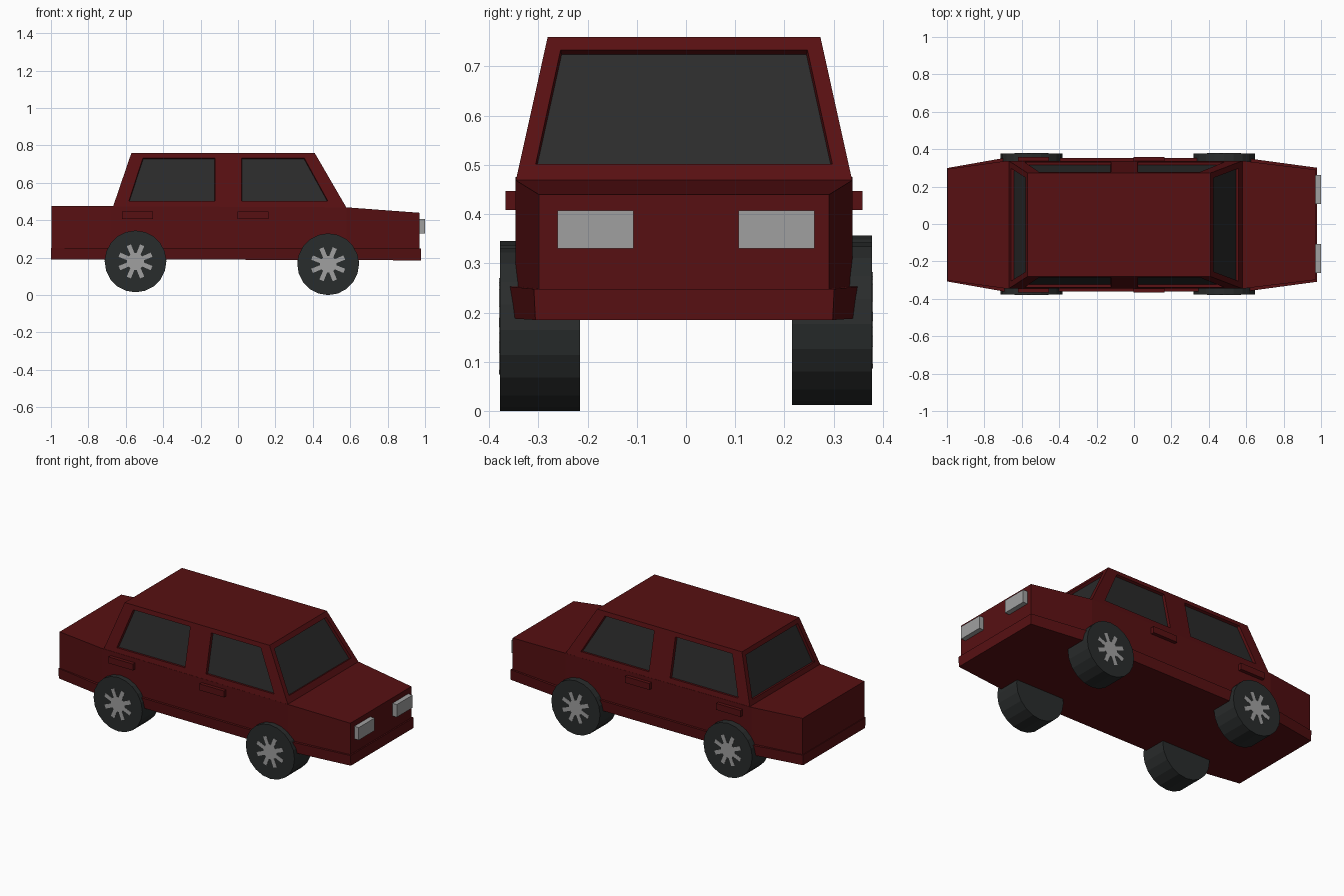
import bpy, bmesh, math
from mathutils import Matrix

if "Cube" in bpy.data.objects:
    bpy.data.objects.remove(bpy.data.objects["Cube"])

YC = -0.004  # body centre line


def material(name, rgb):
    m = bpy.data.materials.new(name)
    m.diffuse_color = (*rgb, 1)
    m.use_nodes = True
    m.node_tree.nodes["Principled BSDF"].inputs["Base Color"].default_value = m.diffuse_color
    return m


RED = material("dark red paint", (0.095, 0.005, 0.006))
GLASS = material("dark glass", (0.024, 0.024, 0.024))
RUBBER = material("black rubber", (0.022, 0.025, 0.025))
SILVER = material("grey metal", (0.35, 0.35, 0.35))


def finish(name, bm, *mats):
    bmesh.ops.recalc_face_normals(bm, faces=bm.faces[:])
    me = bpy.data.meshes.new(name)
    bm.to_mesh(me)
    bm.free()
    for m in mats:
        me.materials.append(m)
    ob = bpy.data.objects.new(name, me)
    bpy.context.collection.objects.link(ob)
    return ob


def hull(name, stations, mat):
    """Stations along x: (x, bottom half width, top half width, z bottom, z top)."""
    bm = bmesh.new()
    rings = []
    for x, wb, wt, zb, zt in stations:
        pts = [(-wb, zb), (wb, zb), (wt, zt), (-wt, zt)]
        rings.append([bm.verts.new((x, y + YC, z)) for y, z in pts])
    for a, b in zip(rings, rings[1:]):
        for i in range(4):
            j = (i + 1) % 4
            bm.faces.new((a[i], a[j], b[j], b[i]))
    bm.faces.new(rings[0])
    bm.faces.new(rings[-1])
    return finish(name, bm, mat)


def box(name, x0, x1, y0, y1, z0, z1, mat):
    bm = bmesh.new()
    bmesh.ops.create_cube(bm, size=1)
    for v in bm.verts:
        v.co.x = x0 if v.co.x < 0 else x1
        v.co.y = y0 if v.co.y < 0 else y1
        v.co.z = z0 if v.co.z < 0 else z1
    return finish(name, bm, mat)


# Lower body with tapered bonnet and boot
hull("body", [(-0.996, 0.298, 0.298, 0.20, 0.475),
              (-0.68, 0.342, 0.342, 0.20, 0.475),
              (0.58, 0.342, 0.342, 0.20, 0.469),
              (0.97, 0.295, 0.295, 0.20, 0.44)], RED)

# Bumper and sill band around the bottom
hull("sill_band", [(-1.0, 0.300, 0.303, 0.19, 0.253),
                   (-0.70, 0.349, 0.356, 0.19, 0.253),
                   (0.60, 0.349, 0.356, 0.188, 0.253),
                   (0.978, 0.302, 0.305, 0.185, 0.248)], RED)

# Cabin: four panels of a tapered block with recessed windows
Z0, Z1 = 0.467, 0.76
ROWS = [Z0, 0.502, 0.734, Z1]
W0, W1 = 0.342, 0.277
SIDE = [(-0.67, -0.57), (-0.595, -0.50), (-0.123, -0.123),
        (0.02, 0.02), (0.50, 0.34), (0.58, 0.41)]
END = [(-W0, -W1), (-0.309, -0.245), (0.309, 0.245), (W0, W1)]


def lerp(pair, z):
    return pair[0] + (pair[1] - pair[0]) * (z - Z0) / (Z1 - Z0)


def panel(bm, cols, windows, place):
    grid = [[bm.verts.new(place(lerp(c, z), z)) for c in cols] for z in ROWS]
    for r in range(3):
        for c in range(len(cols) - 1):
            f = bm.faces.new((grid[r][c], grid[r][c + 1],
                              grid[r + 1][c + 1], grid[r + 1][c]))
            f.material_index = int(r == 1 and c in windows)


bm = bmesh.new()
for s in (-1, 1):
    panel(bm, SIDE, (1, 3), lambda x, z: (x, YC + s * lerp((W0, W1), z), z))
for edge in (SIDE[0], SIDE[-1]):
    panel(bm, END, (1,), lambda y, z: (lerp(edge, z), YC + y, z))
bmesh.ops.remove_doubles(bm, verts=bm.verts[:], dist=1e-4)
bmesh.ops.holes_fill(bm, edges=[e for e in bm.edges if e.is_boundary], sides=0)
bmesh.ops.recalc_face_normals(bm, faces=bm.faces[:])
panes = [f for f in bm.faces if f.material_index == 1]
rims = bmesh.ops.inset_individual(bm, faces=panes, thickness=0.003, depth=-0.016)
for f in rims["faces"]:
    f.material_index = 0
finish("cabin", bm, RED, GLASS)

# Door handles and headlights
for s, side in ((-1, "right"), (1, "left")):
    for x, pos in ((-0.62, "rear"), (-0.003, "front")):
        y = sorted((YC + s * 0.33, YC + s * 0.363))
        box(f"{pos}_{side}_door_handle", x, x + 0.165, *y, 0.408, 0.447, RED)
    y = sorted((s * 0.107, s * 0.261))
    box(f"{side}_headlight", 0.96, 1.0, *y, 0.33, 0.407, SILVER)


# Wheels with spoked hub plates
def wheel(name, x, z, s):
    turn = Matrix.Rotation(math.pi / 2, 4, 'X')
    bm = bmesh.new()
    bmesh.ops.create_cone(bm, cap_ends=True, segments=20, radius1=0.165,
                          radius2=0.165, depth=0.163,
                          matrix=Matrix.Translation((x, s * 0.2965, z)) @ turn)
    finish(name + "_wheel", bm, RUBBER)
    bm = bmesh.new()
    ring = []
    for i in range(8):
        a = math.tau * i / 8 + math.pi / 8
        for da, r in ((-0.26, 0.045), (-0.13, 0.094), (0.13, 0.094), (0.26, 0.045)):
            ring.append(bm.verts.new((x + r * math.cos(a + da), s * 0.3775,
                                      z + r * math.sin(a + da))))
    face = bm.faces.new(ring)
    ext = bmesh.ops.extrude_face_region(bm, geom=[face], use_keep_orig=True)
    verts = [g for g in ext["geom"] if isinstance(g, bmesh.types.BMVert)]
    bmesh.ops.translate(bm, verts=verts, vec=(0, s * 0.002, 0))
    finish(name + "_hub", bm, SILVER)


for s, side, lift in ((-1, "right", 0), (1, "left", 0.012)):
    wheel(f"rear_{side}", -0.548, 0.18 + lift, s)
    wheel(f"front_{side}", 0.482, 0.165 + lift, s)
